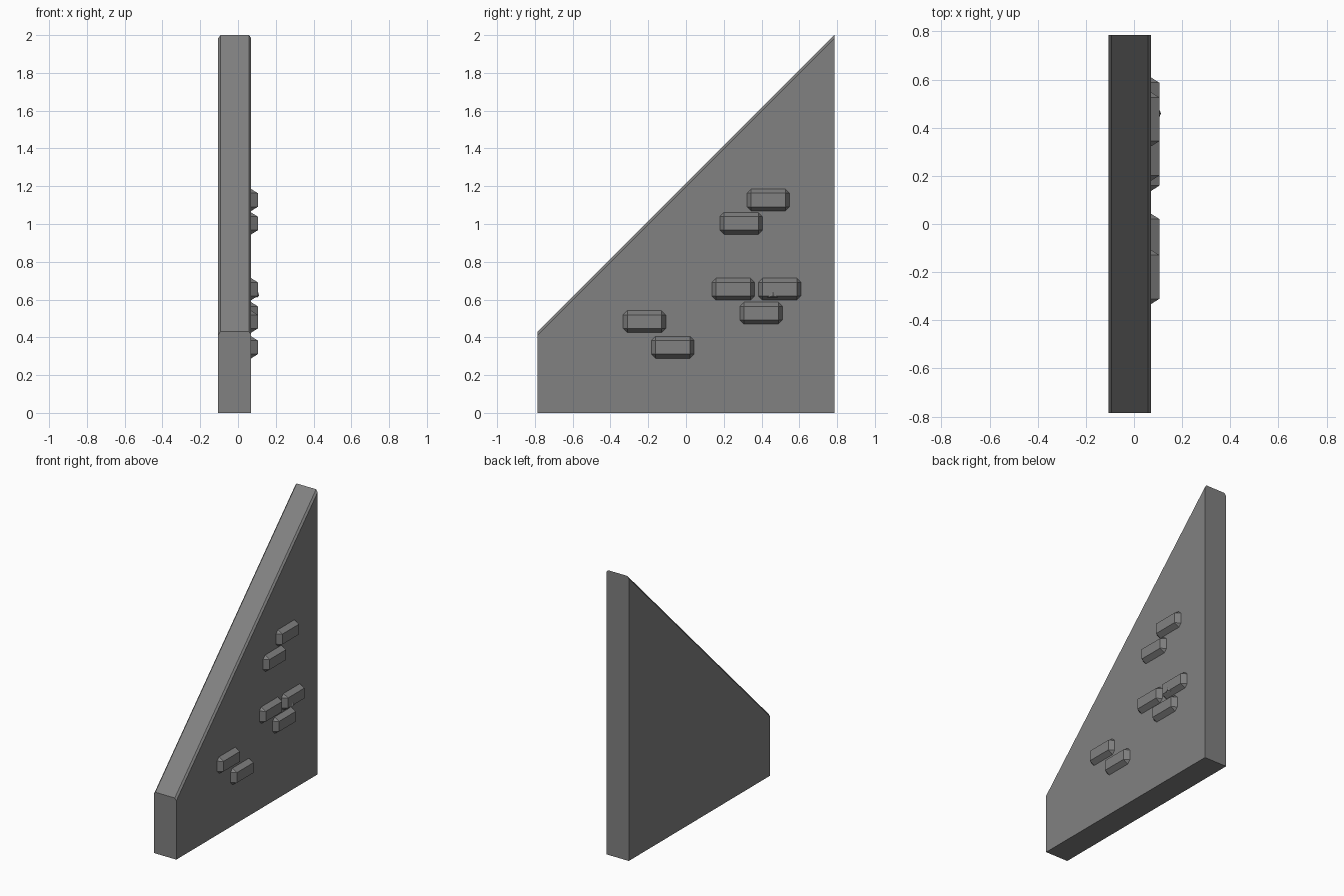
import bpy
import bmesh

cube = bpy.data.objects.get("Cube")
if cube:
    bpy.data.objects.remove(cube, do_unlink=True)

# One plain stone colour for everything
stone = bpy.data.materials.new("stone grey")
stone.use_nodes = True
colour = (0.22, 0.22, 0.22, 1)
stone.diffuse_color = colour
stone.node_tree.nodes["Principled BSDF"].inputs["Base Color"].default_value = colour

BACK, FACE, TIP = -0.105, 0.07, 0.105


def add_object(name, bm):
    bmesh.ops.recalc_face_normals(bm, faces=bm.faces)
    mesh = bpy.data.meshes.new(name)
    bm.to_mesh(mesh)
    bm.free()
    mesh.materials.append(stone)
    obj = bpy.data.objects.new(name, mesh)
    bpy.context.collection.objects.link(obj)
    return obj


# Sloped wall: side profile extruded across x, slope edges chamfered
profile = [(-0.785, 0), (0.785, 0), (0.785, 2), (-0.785, 0.43)]
bm = bmesh.new()
side = bm.faces.new([bm.verts.new((BACK, y, z)) for y, z in profile])
grown = bmesh.ops.extrude_face_region(bm, geom=[side])["geom"]
bmesh.ops.translate(bm, vec=(FACE - BACK, 0, 0),
                    verts=[v for v in grown if isinstance(v, bmesh.types.BMVert)])
slope_edges = [e for e in bm.edges
               if min(v.co.z for v in e.verts) > 0.1
               and abs(e.verts[0].co.y - e.verts[1].co.y) > 1]
bmesh.ops.bevel(bm, geom=slope_edges, offset=0.012, segments=1, affect='EDGES')
add_object("sloped_wall", bm)


# Raised brick: clipped-corner base tapering to a sharp rectangular face
def brick(name, cy, cz, w=0.113, h=0.058, cut=0.022):
    bm = bmesh.new()
    base, top = [], []
    for sy, sz in ((-1, -1), (1, -1), (1, 1), (-1, 1)):
        along = bm.verts.new((FACE, cy + sy * (w - cut), cz + sz * h))
        up = bm.verts.new((FACE, cy + sy * w, cz + sz * (h - cut)))
        base.append((up, along) if sy * sz > 0 else (along, up))
        top.append(bm.verts.new((TIP, cy + sy * (w - cut), cz + sz * (h - cut))))
    for i in range(4):
        j = (i + 1) % 4
        bm.faces.new((*base[i], top[i]))
        bm.faces.new((base[i][1], base[j][0], top[j], top[i]))
    bm.faces.new(top)
    bm.faces.new([v for pair in base for v in pair])
    add_object(name, bm)


centres = [(0.435, 1.127), (0.292, 1.003), (0.25, 0.655), (0.496, 0.655),
           (0.398, 0.528), (-0.22, 0.483), (-0.07, 0.347)]
for number, (y, z) in enumerate(centres, 1):
    brick(f"raised_brick_{number}", y, z)

# Small stone chip on the lower edge of one brick
bm = bmesh.new()
chip = [bm.verts.new(p) for p in ((FACE, 0.46, 0.645), (TIP, 0.46, 0.645),
                                  (0.1, 0.43, 0.61), (0.1, 0.485, 0.61),
                                  (0.112, 0.46, 0.62))]
bmesh.ops.convex_hull(bm, input=chip)
add_object("stone_chip", bm)
